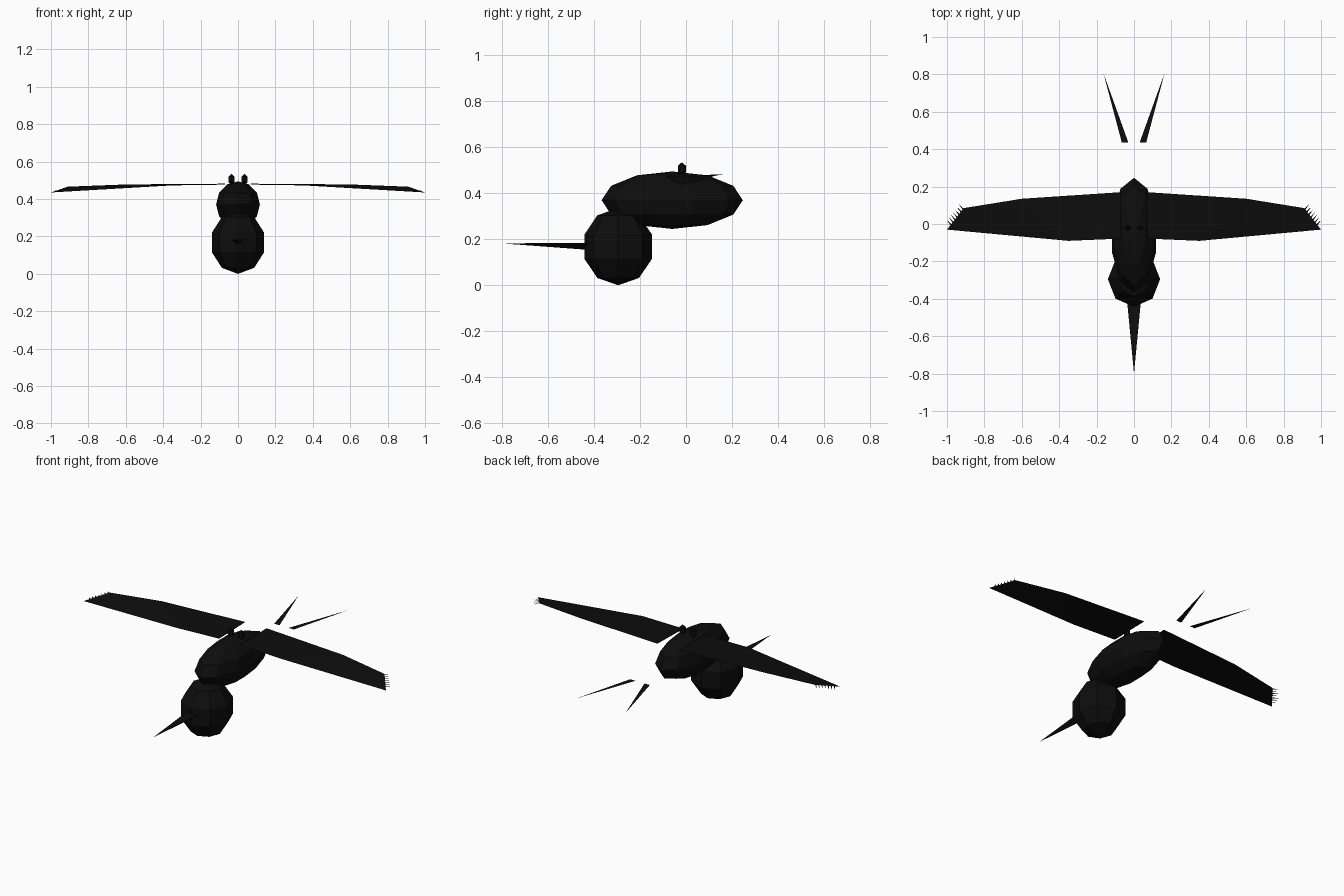
import bpy, bmesh
from math import pi
from mathutils import Matrix, Vector

cube = bpy.data.objects.get("Cube")
if cube:
    bpy.data.objects.remove(cube, do_unlink=True)

black = bpy.data.materials.new("matte black")
black.use_nodes = True
colour = (0.004, 0.004, 0.004, 1)
black.diffuse_color = colour
bsdf = black.node_tree.nodes["Principled BSDF"]
bsdf.inputs["Base Color"].default_value = colour
bsdf.inputs["Roughness"].default_value = 1.0


def finish(name, bm):
    mesh = bpy.data.meshes.new(name)
    bm.to_mesh(mesh)
    bm.free()
    mesh.materials.append(black)
    obj = bpy.data.objects.new(name, mesh)
    bpy.context.collection.objects.link(obj)
    return obj


def ball(name, centre, radii, segments, rings, turn=0):
    """Low-poly ellipsoid with its poles on z."""
    bm = bmesh.new()
    bmesh.ops.create_uvsphere(bm, u_segments=segments, v_segments=rings, radius=1)
    bm.transform(Matrix.Translation(centre) @ Matrix.Diagonal((*radii, 1))
                 @ Matrix.Rotation(turn, 4, "Z"))
    return finish(name, bm)


def sheet(name, faces):
    """Thin faces, each given by its corner points."""
    bm = bmesh.new()
    for corners in faces:
        bm.faces.new([bm.verts.new(p) for p in corners])
    bmesh.ops.remove_doubles(bm, verts=bm.verts, dist=0.0001)
    return finish(name, bm)


# Body and head
ball("body", (0, -0.06, 0.37), (0.123, 0.307, 0.125), 10, 6)
ball("head", (0, -0.295, 0.168), (0.147, 0.155, 0.168), 8, 5)

# Beak: three-sided spike, flat on top
left, right, low = (0.037, -0.41, 0.185), (-0.037, -0.41, 0.185), (0, -0.41, 0.153)
tip = (0, -0.8, 0.182)
sheet("beak", [(left, tip, right), (right, tip, low), (low, tip, left), (left, right, low)])

for side, s in (("left", 1), ("right", -1)):
    # Eyes on top of the back
    ball(side + "_eye", (s * 0.035, -0.018, 0.505), (0.02, 0.02, 0.03), 6, 3)

    # Wing: two tilted panels, drooping to the tip
    back = [Vector((s * x, y, z)) for x, y, z in
            ((0.07, 0.17, 0.482), (0.6, 0.135, 0.478), (0.91, 0.085, 0.466))]
    front = [Vector((s * x, y, z)) for x, y, z in
             ((0.07, -0.078, 0.477), (0.35, -0.09, 0.473), (1, -0.03, 0.435))]
    panels = [(back[i], front[i], front[i + 1], back[i + 1]) for i in range(2)]
    if s < 0:
        panels = [p[::-1] for p in panels]
    sheet(side + "_wing", panels)

    # Fine feather points along the wing tip
    feathers = []
    for i in range(7):
        root = back[2].lerp(front[2], 0.05 + i * 0.12)
        edge = (front[2] - back[2]).normalized() * 0.004
        point = root + Vector((s * 0.022, 0.026, -0.006))
        feathers.append((root - edge, root + edge, point)[::s])
    sheet(side + "_wing_feathers", feathers)

    # Tail streamer, set apart behind the body
    z = 0.372
    sheet(side + "_tail_streamer",
          [((s * 0.03, 0.435, z), (s * 0.065, 0.435, z), (s * 0.163, 0.805, z))[::s]])
